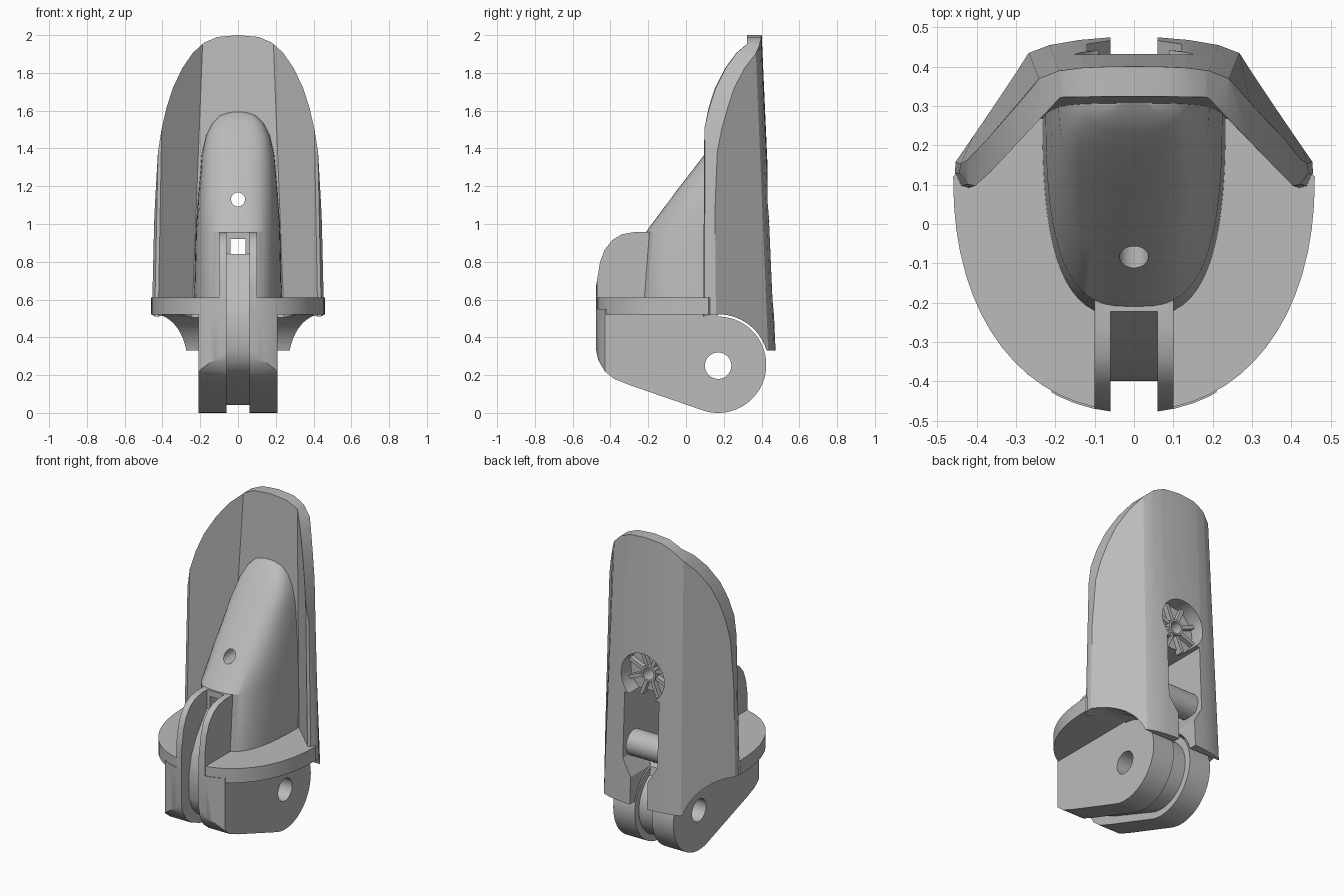
import bpy, bmesh
from math import sin, cos, pi, radians
from mathutils import Vector

cube = bpy.data.objects.get("Cube")
if cube:
    bpy.data.objects.remove(cube, do_unlink=True)

grey = bpy.data.materials.new("plain grey")
grey.use_nodes = True
grey.diffuse_color = (0.5, 0.5, 0.5, 1)
for node in grey.node_tree.nodes:
    if node.type == 'BSDF_PRINCIPLED':
        node.inputs["Base Color"].default_value = (0.5, 0.5, 0.5, 1)
        node.inputs["Roughness"].default_value = 0.6


def loft(name, rings):
    """Closed solid through rings of equal point count."""
    bm = bmesh.new()
    vs = [[bm.verts.new(p) for p in ring] for ring in rings]
    n = len(vs[0])
    for a, b in zip(vs, vs[1:]):
        for i in range(n):
            j = (i + 1) % n
            bm.faces.new((a[i], a[j], b[j], b[i]))
    bm.faces.new(vs[0])
    bm.faces.new(vs[-1])
    bmesh.ops.recalc_face_normals(bm, faces=bm.faces)
    mesh = bpy.data.meshes.new(name)
    bm.to_mesh(mesh)
    bm.free()
    mesh.materials.append(grey)
    obj = bpy.data.objects.new(name, mesh)
    bpy.context.collection.objects.link(obj)
    return obj


def prism(name, pts, axis, lo, hi):
    """Extrude a flat outline along one axis."""
    place = {'X': lambda p, d: (d, p[0], p[1]),
             'Y': lambda p, d: (p[0], d, p[1]),
             'Z': lambda p, d: (p[0], p[1], d)}[axis]
    return loft(name, [[place(p, d) for p in pts] for d in (lo, hi)])


def arc(cx, cy, r, a0, a1, n):
    return [(cx + r * cos(radians(a0 + (a1 - a0) * i / n)),
             cy + r * sin(radians(a0 + (a1 - a0) * i / n))) for i in range(n + 1)]


def circle(cx, cy, r, n=40):
    return arc(cx, cy, r, 0, 360 * (n - 1) / n, n - 1)


def mirrored(half):
    """Half outline (x >= 0) completed on the other side."""
    return half + [(-x, y) for x, y in reversed(half) if x > 1e-6]


def boolean(obj, tool, op='DIFFERENCE'):
    mod = obj.modifiers.new("cut", 'BOOLEAN')
    mod.object, mod.operation, mod.solver = tool, op, 'EXACT'
    bpy.context.view_layer.objects.active = obj
    bpy.ops.object.modifier_apply(modifier=mod.name)


def bow(w, depth, y0, power, n=16):
    """Half of a rounded front outline, centre front to side."""
    pts = []
    for i in range(n + 1):
        t = i / n * pi / 2
        pts.append((w * sin(t) ** (2 / power), y0 - depth * max(cos(t), 0) ** (2 / power)))
    pts[-1] = (w, y0)
    return pts


PIVOT = (0.17, 0.255)

# Shell: tapered channel trimmed to a rounded arch
low = [(0, .475), (.07, .474), (.14, .468), (.215, .455), (.268, .435), (.458, .16), (.46, .13),
       (.445, .095), (.425, .09), (.25, .255), (0, .255)]
high = [(0, .4), (.07, .399), (.13, .396), (.19, .387), (.24, .365), (.42, .145), (.42, .125),
        (.41, .105), (.395, .1), (.185, .325), (0, .325)]


def ring(half, z):
    pts = half + [(-x, y) for x, y in reversed(half[1:-1])]
    return [(x, y, z) for x, y in pts]


shell = loft("shell", [ring(low, .33), ring(high, 2.02)])
arch = prism("arch_cutter", mirrored(
    [(.48, .2), (.462, .6), (.44, 1.1), (.424, 1.38), (.405, 1.5), (.38, 1.61), (.345, 1.72),
     (.295, 1.825), (.24, 1.905), (.18, 1.96), (.11, 1.99), (0, 2.0)]), 'Y', -.2, .8)
boolean(shell, arch, 'INTERSECT')

# Plate with a rounded front
plate = prism("base_plate", mirrored(bow(.46, .595, .12, 2.2) + [(.44, .14), (.25, .35)]),
              'Z', .52, .61)

# Core: rounded nose leaning back into the shell
core_levels = [(.55, -.24, .235), (.96, -.21, .225), (1.15, -.07, .212), (1.37, .1, .192),
               (1.47, .18, .168), (1.535, .235, .135), (1.575, .275, .095), (1.595, .31, .04)]
core = loft("core", [[(x, y, z) for x, y in mirrored(bow(w, .33 - yf, .33, 3))]
                     for z, yf, w in core_levels])

# Hinge block and front fins, both trimmed to the plate outline
hinge = prism("hinge_block", [(-.5, .55), (-.48, .35), (-.465, .28), (-.43, .22), (-.38, .18),
                              (-.3, .148)] + arc(*PIVOT, .255, -108, 90, 36) + [(.17, .55)],
              'X', -.21, .21)
fins = prism("front_fins", [(-.5, .53), (-.468, .72), (-.455, .8), (-.43, .865), (-.39, .915),
                            (-.34, .945), (-.27, .958), (-.16, .958), (-.16, .53)],
             'X', -.1, .1)
outline = prism("outline_cutter", mirrored(bow(.46, .6, .12, 2.2) + [(.46, .7)]), 'Z', -.1, 1.2)
for part in (hinge, fins):
    boolean(part, outline, 'INTERSECT')

# Cutters: clearance round the hinge, cord groove, tunnel, rear window and holes
clearance = prism("clearance_cutter", circle(*PIVOT, .267, 64), 'X', -.6, .6)
groove = prism("groove_cutter",
               [(-.222, 1.02), (-.222, .84), (-.27, .78), (-.33, .7), (-.38, .6), (-.4, .5),
                (-.4, .34), (-.37, .265), (-.32, .215), (-.24, .178)]
               + arc(*PIVOT, .213, -108, 60, 28)
               + [(.25, .56), (.6, .56), (.6, -.2), (-.6, -.2), (-.6, 1.02)], 'X', -.06, .06)
tunnel = prism("tunnel_cutter", [(-.04, .84), (.04, .84), (.04, .92), (-.04, .92)], 'Y', -.45, .25)
window = prism("window_cutter", mirrored([(.12, 1.01), (.12, .6), (.06, .5)]), 'Y', .1, .7)
dish = prism("dish_cutter", circle(0, 1.13, .15, 48), 'Y', .335, .7)
pinhole = prism("pinhole_cutter", circle(0, 1.13, .037, 28), 'Y', -.5, .7)
axle = prism("axle_cutter", circle(.17, .25, .07), 'X', -.6, .6)

for part in (shell, plate):
    boolean(part, clearance)
for part, tools in ((shell, (groove, window, dish, pinhole)),
                    (plate, (groove, window)),
                    (core, (groove, tunnel, window, pinhole)),
                    (hinge, (groove, window, axle)),
                    (fins, (groove, tunnel))):
    for tool in tools:
        boolean(part, tool)

# Hub and spokes in the rear dish
hub = prism("hub", circle(0, 1.13, .05, 28), 'Y', .3, .375)
boolean(hub, pinhole)
parts = [shell, plate, core, hinge, fins, hub]
for k in range(8):
    a = k * pi / 4 + pi / 8
    d, s = Vector((cos(a), sin(a))), Vector((-sin(a), cos(a))) * .011
    c = Vector((0, 1.13))
    pts = [c + d * .045 - s, c + d * .152 - s, c + d * .152 + s, c + d * .045 + s]
    parts.append(prism("spoke", pts, 'Y', .32, .365))

# Cross bar inside the window
parts.append(prism("cross_bar", circle(.345, .66, .08), 'X', -.13, .13))

for tool in (arch, outline, clearance, groove, tunnel, window, dish, pinhole, axle):
    bpy.data.objects.remove(tool, do_unlink=True)

bpy.ops.object.select_all(action='DESELECT')
for part in parts:
    part.select_set(True)
bpy.context.view_layer.objects.active = shell
bpy.ops.object.shade_smooth_by_angle(angle=radians(25))
